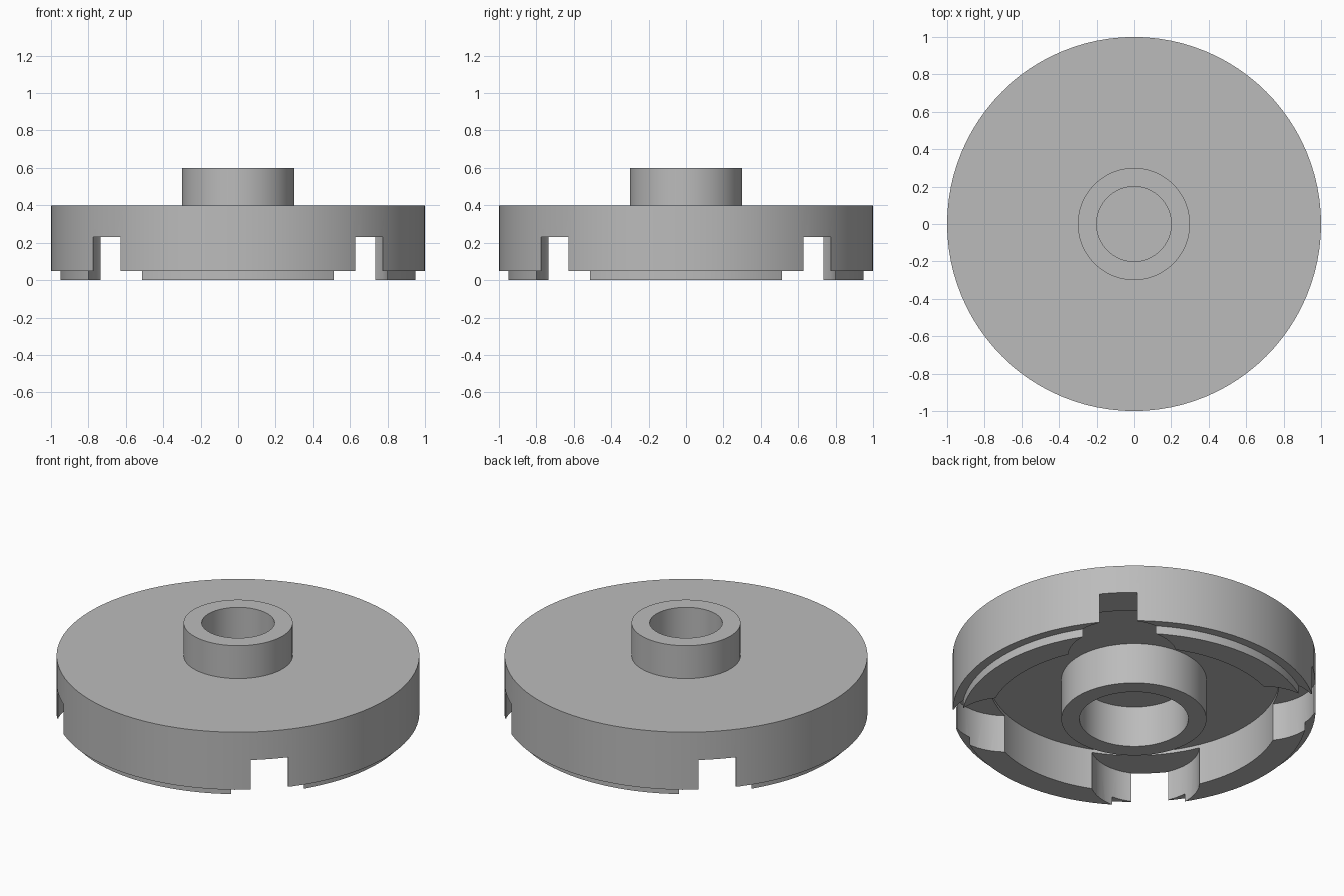
import bpy, bmesh, math
from mathutils import Matrix, Vector

if "Cube" in bpy.data.objects:
    bpy.data.objects.remove(bpy.data.objects["Cube"], do_unlink=True)

SEGMENTS = 96

grey = bpy.data.materials.new("light_grey")
grey.use_nodes = True
colour = (0.5, 0.5, 0.5, 1)
grey.diffuse_color = colour
grey.node_tree.nodes["Principled BSDF"].inputs["Base Color"].default_value = colour


def to_object(bm, name):
    bmesh.ops.recalc_face_normals(bm, faces=bm.faces)
    mesh = bpy.data.meshes.new(name)
    bm.to_mesh(mesh)
    bm.free()
    mesh.materials.append(grey)
    obj = bpy.data.objects.new(name, mesh)
    bpy.context.collection.objects.link(obj)
    return obj


def lathe(name, profile):
    """Spin a radius/height profile about the z axis."""
    bm = bmesh.new()
    verts = [bm.verts.new((r, 0, z)) for r, z in profile]
    edges = [bm.edges.new(pair) for pair in zip(verts, verts[1:])]
    bmesh.ops.spin(bm, geom=verts + edges, cent=(0, 0, 0), axis=(0, 0, 1),
                   angle=math.tau, steps=SEGMENTS, use_duplicate=False)
    bmesh.ops.remove_doubles(bm, verts=bm.verts, dist=0.0001)
    return to_object(bm, name)


def cut(target, cutter):
    cutter.hide_render = True
    mod = target.modifiers.new("cut", "BOOLEAN")
    mod.operation = "DIFFERENCE"
    mod.solver = "EXACT"
    mod.object = cutter
    bpy.context.view_layer.objects.active = target
    bpy.ops.object.modifier_apply(modifier=mod.name)
    bpy.data.objects.remove(cutter, do_unlink=True)


# Disc with hollow stud, lower lip, inner cavity and central tube
plate = lathe("round_plate", [
    (0, 0.4), (0.2, 0.4), (0.2, 0.6), (0.3, 0.6), (0.3, 0.4), (1, 0.4),
    (1, 0.05), (0.95, 0.05), (0.95, 0), (0.8, 0), (0.8, 0.25),
    (0.4, 0.25), (0.4, 0), (0.3, 0), (0.3, 0.25), (0, 0.25)])

# Round pockets and square notches on the four diagonals
TOP, BOTTOM = 0.23, -0.1
height, middle = TOP - BOTTOM, (TOP + BOTTOM) / 2
for i in range(4):
    turn = Matrix.Rotation(math.radians(45 + 90 * i), 4, "Z")
    bm = bmesh.new()
    bmesh.ops.create_cone(bm, cap_ends=True, segments=48, radius1=0.3, radius2=0.3, depth=height,
                          matrix=turn @ Matrix.Translation((math.sqrt(0.5), 0, middle)))
    cut(plate, to_object(bm, "pocket_cutter"))
    bm = bmesh.new()
    bmesh.ops.create_cube(bm, size=1, matrix=turn @ Matrix.Translation((0.95, 0, middle))
                          @ Matrix.Diagonal(Vector((0.3, 0.208, height, 1))))
    cut(plate, to_object(bm, "notch_cutter"))

# Smooth round walls, keep the edges crisp
bpy.ops.object.select_all(action="DESELECT")
plate.select_set(True)
bpy.context.view_layer.objects.active = plate
bpy.ops.object.shade_smooth_by_angle(angle=math.radians(30))
